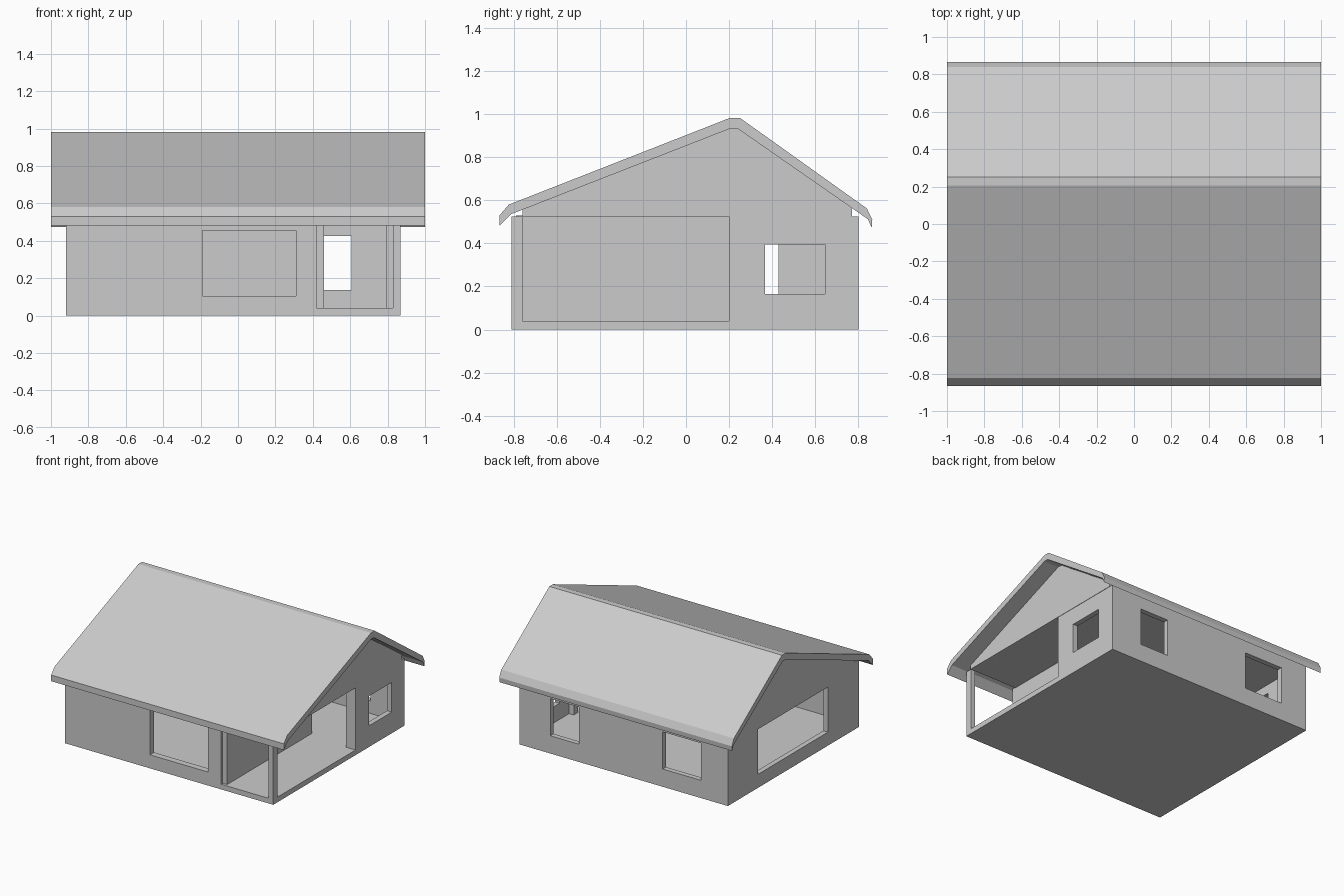
import bpy

if "Cube" in bpy.data.objects:
    bpy.data.objects.remove(bpy.data.objects["Cube"])


def box(name, x0, x1, y0, y1, z0, z1):
    bpy.ops.mesh.primitive_cube_add(size=1, location=((x0 + x1) / 2, (y0 + y1) / 2, (z0 + z1) / 2))
    ob = bpy.context.object
    ob.name = name
    ob.scale = (x1 - x0, y1 - y0, z1 - z0)
    bpy.ops.object.transform_apply(location=False, rotation=False, scale=True)
    return ob


def extrude_x(name, profile, x0, x1):
    """Extrude a (y, z) outline along x."""
    n = len(profile)
    verts = [(x, y, z) for x in (x0, x1) for y, z in profile]
    faces = [tuple(reversed(range(n))), tuple(range(n, 2 * n))]
    faces += [(i, (i + 1) % n, (i + 1) % n + n, i + n) for i in range(n)]
    me = bpy.data.meshes.new(name)
    me.from_pydata(verts, [], faces)
    ob = bpy.data.objects.new(name, me)
    bpy.context.collection.objects.link(ob)
    return ob


def cut(target, *bounds):
    cutter = box("cutter", *bounds)
    cutter.hide_render = True
    mod = target.modifiers.new("cut", 'BOOLEAN')
    mod.operation = 'DIFFERENCE'
    mod.solver = 'EXACT'
    mod.object = cutter
    bpy.context.view_layer.objects.active = target
    bpy.ops.object.modifier_apply(modifier=mod.name)
    bpy.data.objects.remove(cutter)


# outer walls with floor slab, hollow inside
walls = box("walls_and_floor", -0.92, 0.87, -0.81, 0.80, 0, 0.525)
openings = [
    (-0.88, 0.83, -0.76, 0.76, 0.04, 1.0),      # room
    (-0.19, 0.31, -0.90, -0.70, 0.105, 0.455),  # front window
    (0.42, 0.83, -0.90, -0.70, 0.04, 1.0),      # porch front
    (0.75, 0.95, -0.76, 0.20, 0.04, 1.0),       # porch side
    (0.75, 0.95, 0.367, 0.645, 0.165, 0.395),   # right window
    (-1.0, -0.80, -0.43, 0.43, 0.105, 0.455),   # left window
    (0.36, 0.607, 0.70, 0.90, 0.138, 0.427),    # back windows
    (-0.69, -0.36, 0.70, 0.90, 0.138, 0.427),
]
for o in openings:
    cut(walls, *o)

# porch partition and the stub beside the passage
box("porch_partition", 0.42, 0.46, -0.79, 0.25, 0.035, 0.53)
box("porch_stub_wall", 0.79, 0.835, 0.20, 0.25, 0.035, 0.53)

# attic block: gables at both ends, ceiling underneath
extrude_x("attic_gables", [(-0.76, 0.525), (0.77, 0.525), (0.77, 0.565), (0.242, 0.94),
                           (0.205, 0.94), (-0.76, 0.562)], -0.923, 0.873)

# roof shell with bent eaves
extrude_x("roof", [(-0.866, 0.482), (-0.814, 0.535), (0.205, 0.933), (0.24, 0.933),
                   (0.845, 0.512), (0.862, 0.473), (0.865, 0.51), (0.84, 0.562),
                   (0.25, 0.983), (0.205, 0.983), (-0.823, 0.58), (-0.866, 0.53)], -1, 1)
